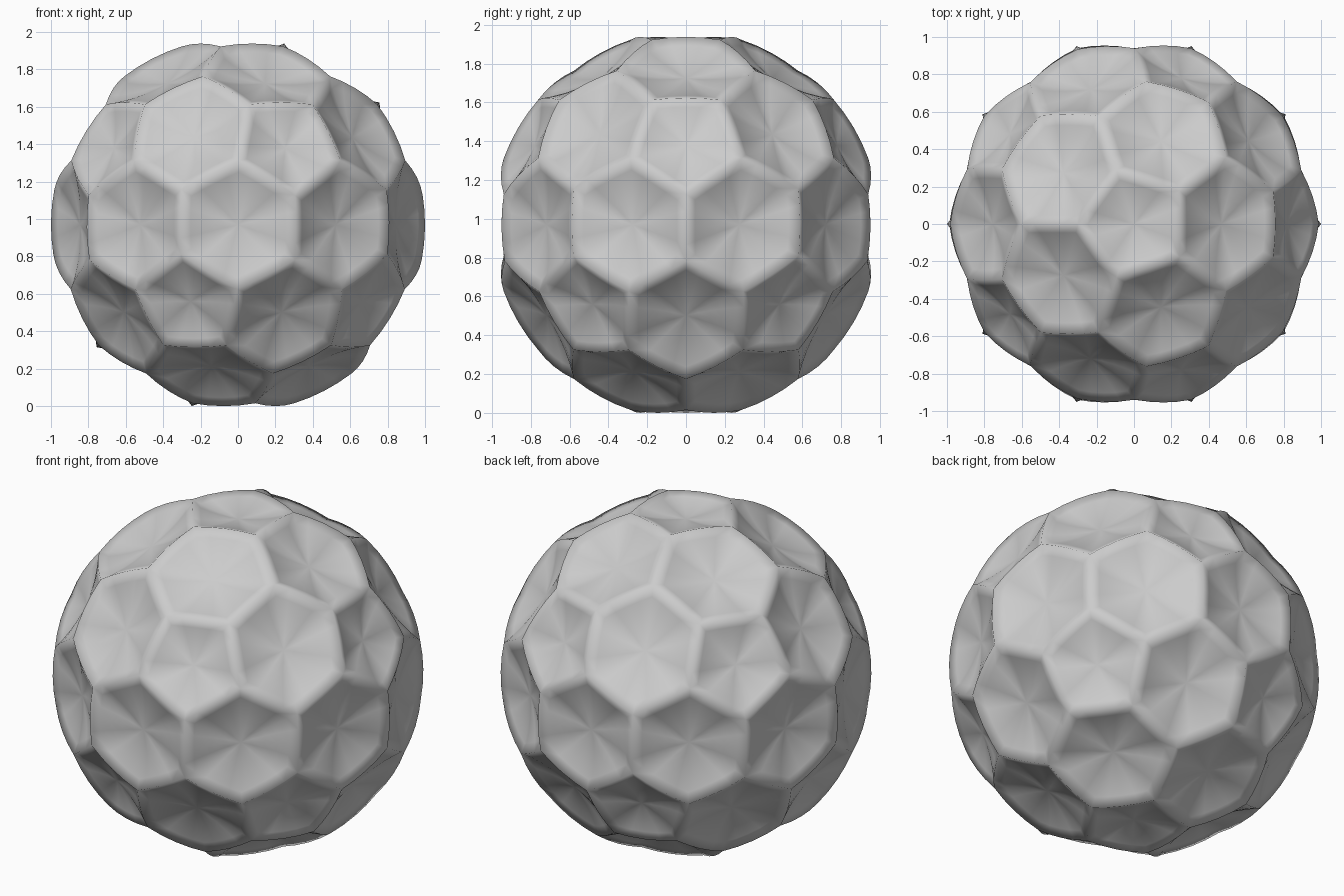
import bpy, bmesh
from math import atan2

if "Cube" in bpy.data.objects:
    bpy.data.objects.remove(bpy.data.objects["Cube"])

# Guide: 42-point geodesic sphere whose dual gives 12 pentagons and 30 hexagons
guide = bmesh.new()
for level in (1, 2):
    guide.clear()
    bmesh.ops.create_icosphere(guide, subdivisions=level, radius=1.0)
    if len(guide.verts) == 42:
        break
guide.faces.ensure_lookup_table()

# Panel corners on the unit sphere
corners = [f.calc_center_median().normalized() for f in guide.faces]

bm = bmesh.new()
SEG = 4          # segments per curved ridge
ridge_points = {}


def ridge_vert(a, b, k):
    """Shared vertex k/SEG of the way along the arched ridge from corner a to b."""
    if k == 0:
        key = (a,)
    else:
        key = (a, b, k) if a < b else (b, a, SEG - k)
    if key not in ridge_points:
        co = corners[a].lerp(corners[b], k / SEG).normalized()
        ridge_points[key] = bm.verts.new(co)
    return ridge_points[key]


# Each panel is a shallow dish made of shrinking rings
RINGS = (0.82, 0.62, 0.42, 0.2)
for v in guide.verts:
    n = v.co.normalized()
    u = n.orthogonal().normalized()
    w = n.cross(u)
    ids = sorted((f.index for f in v.link_faces),
                 key=lambda i: atan2(corners[i].dot(w), corners[i].dot(u)))
    sides = len(ids)
    outer = [ridge_vert(ids[s], ids[(s + 1) % sides], k)
             for s in range(sides) for k in range(SEG)]
    rim = [r.co.copy() for r in outer]
    count = len(rim)
    mid = sum(rim, n * 0) / count
    depth = 0.058 if sides == 6 else 0.047
    for t in RINGS:
        inner = [bm.verts.new(mid.lerp(p, t) - n * depth * (1 - t * t)) for p in rim]
        for k in range(count):
            j = (k + 1) % count
            bm.faces.new((outer[k], outer[j], inner[j], inner[k]))
        outer = inner
    centre = bm.verts.new(mid - n * depth)
    for k in range(count):
        bm.faces.new((outer[k], outer[(k + 1) % count], centre))
guide.free()

# Rest on the ground, smooth shaded
low = min(v.co.z for v in bm.verts)
for v in bm.verts:
    v.co.z -= low
for f in bm.faces:
    f.smooth = True
bmesh.ops.recalc_face_normals(bm, faces=bm.faces[:])

mesh = bpy.data.meshes.new("dimpled_ball")
bm.to_mesh(mesh)
bm.free()
ball = bpy.data.objects.new("dimpled_ball", mesh)
bpy.context.collection.objects.link(ball)
